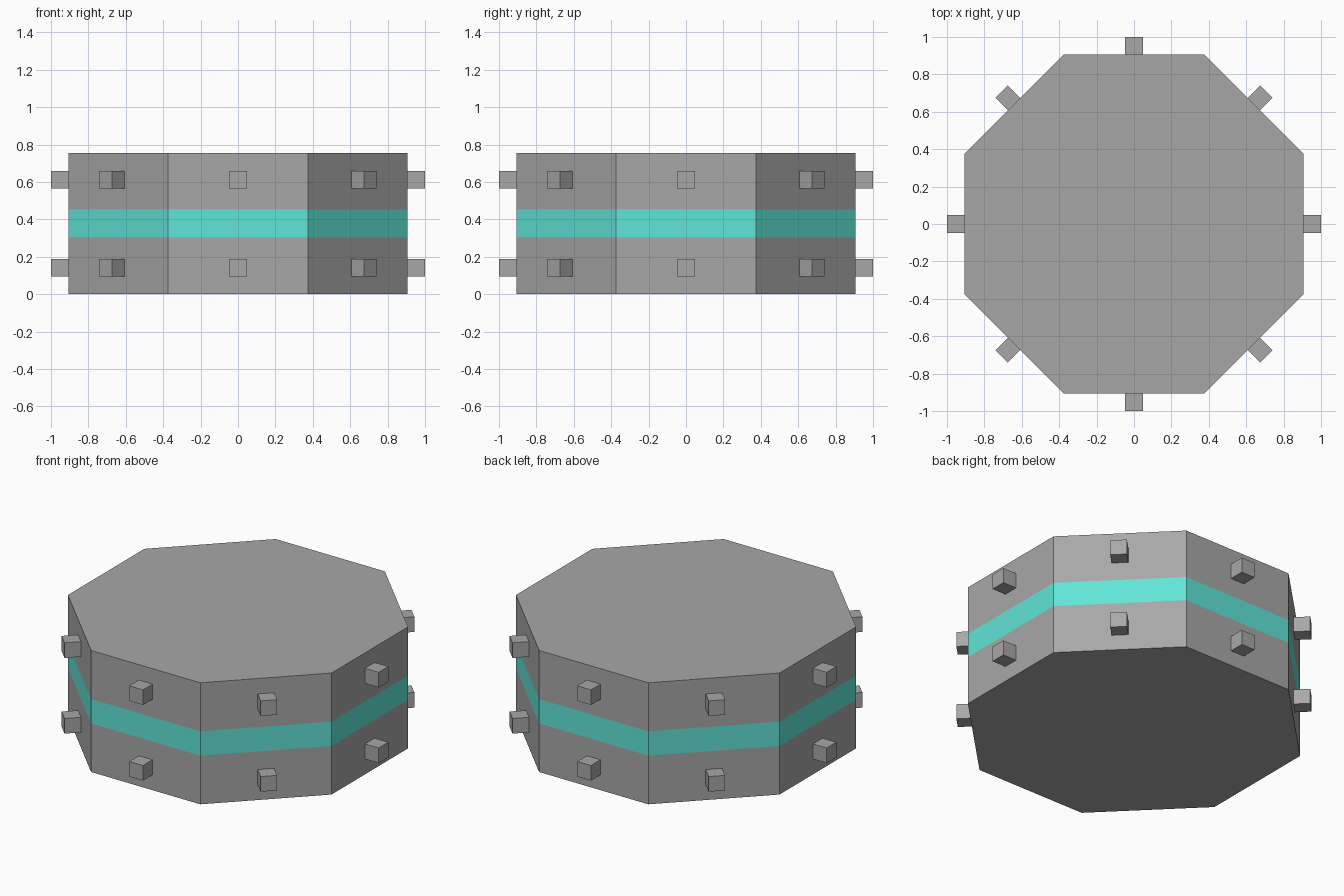
import bpy
import bmesh
from math import cos, pi
from mathutils import Matrix, Vector

cube = bpy.data.objects.get("Cube")
if cube:
    bpy.data.objects.remove(cube, do_unlink=True)

SIDES = 8
APOTHEM = 0.906           # centre to flat side
HEIGHT = 0.755
BAND = (0.302, 0.453)     # bottom and top of the coloured stripe
STUD_WIDTH = 0.094
STUD_HEIGHTS = (0.142, 0.612)


def make_material(name, color):
    mat = bpy.data.materials.new(name)
    mat.use_nodes = True
    mat.diffuse_color = (*color, 1)
    mat.node_tree.nodes["Principled BSDF"].inputs["Base Color"].default_value = (*color, 1)
    return mat


def make_object(name, bm, materials):
    mesh = bpy.data.meshes.new(name)
    bm.to_mesh(mesh)
    bm.free()
    for mat in materials:
        mesh.materials.append(mat)
    obj = bpy.data.objects.new(name, mesh)
    bpy.context.collection.objects.link(obj)
    return obj


grey = make_material("stone grey", (0.39, 0.39, 0.39))
teal = make_material("turquoise", (0.12, 0.78, 0.69))

# Octagonal drum, cut at the stripe edges
bm = bmesh.new()
radius = APOTHEM / cos(pi / SIDES)
turn = Matrix.Rotation(pi / SIDES, 4, "Z")
bmesh.ops.create_cone(bm, cap_ends=True, segments=SIDES, radius1=radius, radius2=radius,
                      depth=HEIGHT, matrix=Matrix.Translation((0, 0, HEIGHT / 2)) @ turn)
for z in BAND:
    bmesh.ops.bisect_plane(bm, geom=bm.verts[:] + bm.edges[:] + bm.faces[:],
                           plane_co=(0, 0, z), plane_no=(0, 0, 1))
for face in bm.faces:
    if BAND[0] < face.calc_center_median().z < BAND[1] and abs(face.normal.z) < 0.5:
        face.material_index = 1
make_object("octagonal_drum", bm, [grey, teal])

# Two rows of square studs, one at the middle of each side
for row, z in zip(("lower", "upper"), STUD_HEIGHTS):
    bm = bmesh.new()
    for i in range(SIDES):
        spin = Matrix.Rotation(2 * pi * i / SIDES, 4, "Z")
        place = Matrix.Translation(Vector((1 - STUD_WIDTH / 2, 0, z)))
        bmesh.ops.create_cube(bm, size=STUD_WIDTH, matrix=spin @ place)
    make_object(row + "_studs", bm, [grey])
